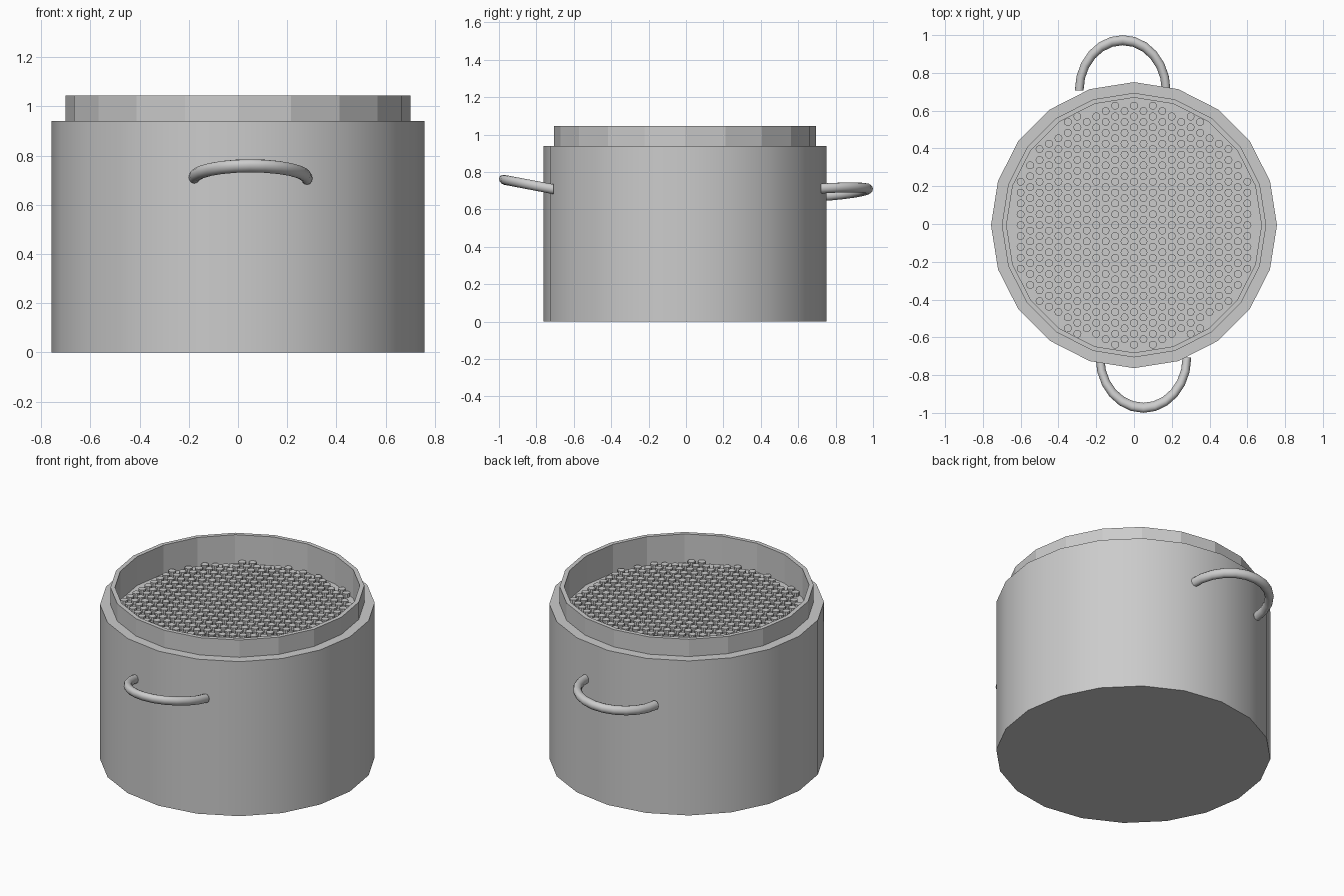
import bpy, bmesh
from math import sin, cos, pi, hypot

if "Cube" in bpy.data.objects:
    bpy.data.objects.remove(bpy.data.objects["Cube"])

CY = -0.006      # pot axis sits slightly forward of the origin
SIDES = 20


def finish(bm, name, smooth=False):
    bmesh.ops.recalc_face_normals(bm, faces=bm.faces[:])
    me = bpy.data.meshes.new(name)
    bm.to_mesh(me)
    bm.free()
    ob = bpy.data.objects.new(name, me)
    bpy.context.collection.objects.link(ob)
    if smooth:
        bpy.ops.object.select_all(action='DESELECT')
        ob.select_set(True)
        bpy.context.view_layer.objects.active = ob
        bpy.ops.object.shade_smooth_by_angle(angle=0.7)
    return ob


def lathe(name, profile, cap_start=False, cap_end=False, smooth=False):
    bm = bmesh.new()
    rings = [[bm.verts.new((r * cos(2 * pi * i / SIDES), CY + r * sin(2 * pi * i / SIDES), z))
              for i in range(SIDES)] for r, z in profile]
    for a, b in zip(rings, rings[1:]):
        for i in range(SIDES):
            j = (i + 1) % SIDES
            bm.faces.new((a[i], a[j], b[j], b[i]))
    if cap_start:
        bm.faces.new(rings[0])
    if cap_end:
        bm.faces.new(rings[-1])
    return finish(bm, name, smooth)


def handle(name, cx, sign, z0, tilt_y, tilt_x):
    # half of a squashed torus, leaned by the two tilt slopes
    bm = bmesh.new()
    segs, tube, k = 12, 12, 0.1
    rings = []
    for i in range(segs + 1):
        t = pi * i / segs
        ring = []
        for j in range(tube):
            p = 2 * pi * j / tube
            x = 0.23 * (1 + k * cos(p)) * cos(t)
            y = 0.265 * (1 + k * cos(p)) * sin(t)
            z = z0 + 0.0265 * sin(p) + tilt_y * y + tilt_x * x
            ring.append(bm.verts.new((cx + x, sign * (0.708 + y), z)))
        rings.append(ring)
    for a, b in zip(rings, rings[1:]):
        for j in range(tube):
            n = (j + 1) % tube
            bm.faces.new((a[j], a[n], b[n], b[j]))
    bm.faces.new(rings[0])
    bm.faces.new(rings[-1])
    return finish(bm, name, True)


# pot body with its flat shoulder
lathe("pot_body", [(0.757, 0), (0.757, 0.94), (0.70, 0.94)], cap_start=True, smooth=True)

# raised inner rim and the floor inside it
lathe("inner_rim", [(0.70, 0.94), (0.70, 1.045), (0.675, 1.045), (0.675, 0.87)], cap_end=True)

# honeycomb field of small round studs
bm = bmesh.new()
DX, DY, R, N = 0.05, 0.0575, 0.021, 10
for col in range(-14, 15):
    for row in range(-13, 14):
        x, y = col * DX, (row + 0.5 * (col % 2)) * DY
        if hypot(x, y) > 0.65:
            continue
        lo, hi = ([bm.verts.new((x + R * cos(2 * pi * i / N), CY + y + R * sin(2 * pi * i / N), z))
                   for i in range(N)] for z in (0.87, 0.893))
        for i in range(N):
            j = (i + 1) % N
            bm.faces.new((lo[i], lo[j], hi[j], hi[i]))
        bm.faces.new(hi)
finish(bm, "grate_studs")

# side handles
handle("front_handle", 0.05, -1, 0.708, 0.19, 0.0)
handle("back_handle", -0.06, 1, 0.69, 0.07, 0.09)
